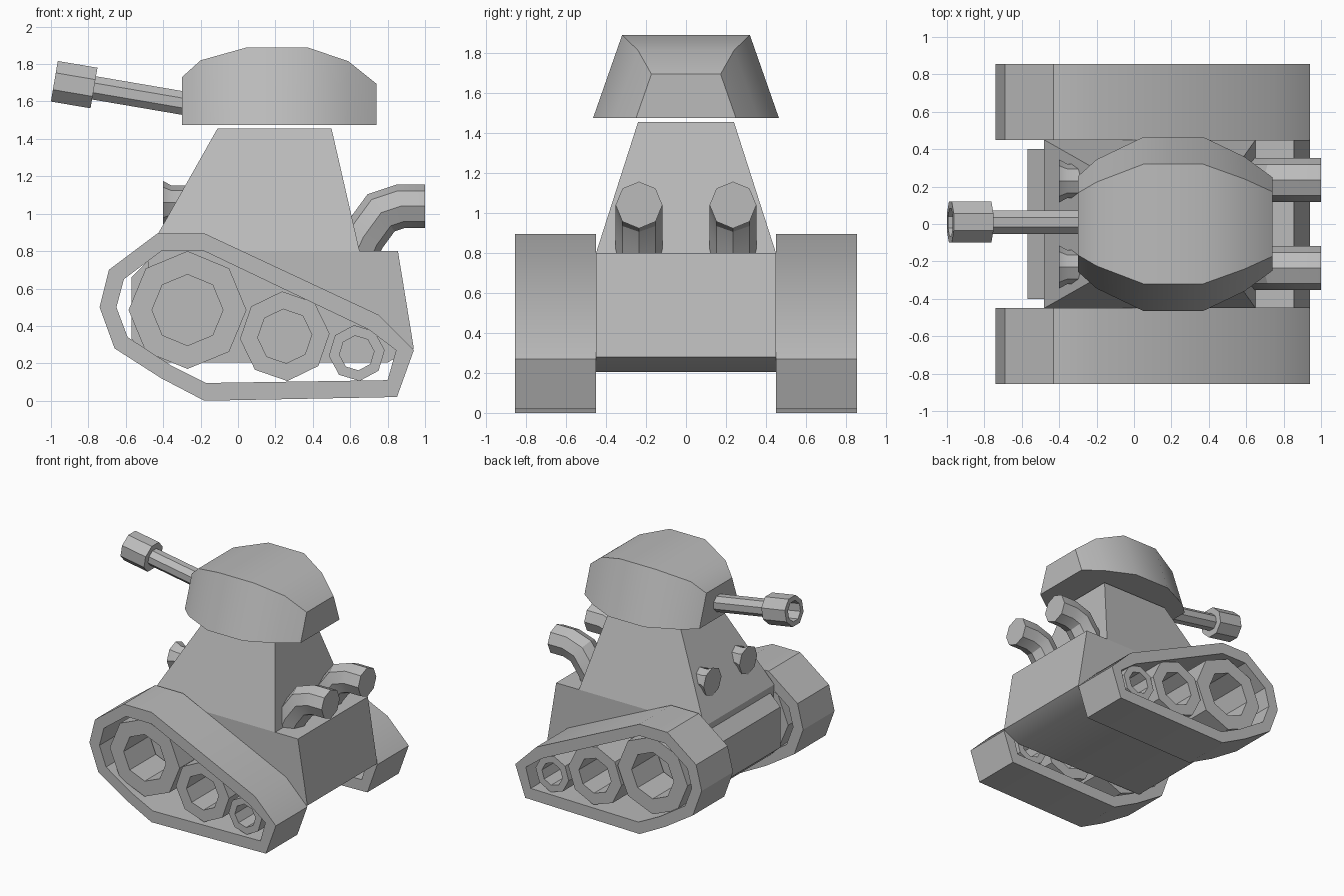
import bpy
import bmesh
from math import cos, sin, pi, radians
from mathutils import Vector

cube = bpy.data.objects.get("Cube")
if cube:
    bpy.data.objects.remove(cube)

grey = bpy.data.materials.new("plain grey")
grey.use_nodes = True
COLOUR = (0.5, 0.5, 0.5, 1)
grey.diffuse_color = COLOUR
grey.node_tree.nodes["Principled BSDF"].inputs["Base Color"].default_value = COLOUR


def skin(name, rings, loop=False):
    """Join equal rings of points into a surface; cap the ends unless it loops."""
    bm = bmesh.new()
    rows = [[bm.verts.new(p) for p in ring] for ring in rings]
    pairs = list(zip(rows, rows[1:]))
    if loop:
        pairs.append((rows[-1], rows[0]))
    else:
        bm.faces.new(rows[0])
        bm.faces.new(rows[-1])
    for a, b in pairs:
        for i in range(len(a)):
            j = (i + 1) % len(a)
            bm.faces.new((a[i], a[j], b[j], b[i]))
    bmesh.ops.recalc_face_normals(bm, faces=bm.faces)
    mesh = bpy.data.meshes.new(name)
    bm.to_mesh(mesh)
    bm.free()
    obj = bpy.data.objects.new(name, mesh)
    bpy.context.collection.objects.link(obj)
    mesh.materials.append(grey)
    bpy.ops.object.select_all(action='DESELECT')
    obj.select_set(True)
    bpy.context.view_layer.objects.active = obj
    bpy.ops.object.shade_smooth_by_angle(angle=radians(30))
    return obj


def side_ring(profile, y):
    return [(x, y, z) for x, z in profile]


def octagon(centre, u, v, r, turn=0):
    return [Vector(centre) + r * (cos(a) * u + sin(a) * v)
            for a in (turn + i * pi / 4 for i in range(8))]


def lathe(name, start, axis, steps, turn=0, loop=False):
    """Eight-sided turned part: steps are (distance along axis, radius)."""
    axis = Vector(axis).normalized()
    start = Vector(start)
    u = Vector((1, 0, 0)) if abs(axis.y) > 0.9 else Vector((0, 1, 0))
    v = axis.cross(u)
    return skin(name, [octagon(start + axis * d, u, v, r, turn)
                       for d, r in steps], loop)


def pipe(name, path, y, r):
    """Eight-sided mitred pipe along a path in the xz plane."""
    pts = [Vector((x, y, z)) for x, z in path]
    side = Vector((0, 1, 0))
    rings = []
    for i, p in enumerate(pts):
        before = (p - pts[i - 1]).normalized() if i else None
        after = (pts[i + 1] - p).normalized() if i + 1 < len(pts) else None
        before, after = before or after, after or before
        tangent = (before + after).normalized()
        mitre = side.cross(tangent) / tangent.dot(after)
        rings.append(octagon(p, side, mitre, r))
    return skin(name, rings)


# Hull with a rear deck
HULL = [(-0.48, 0.8), (0.855, 0.8), (0.94, 0.28), (0.8, 0.205),
        (-0.43, 0.205), (-0.48, 0.25)]
skin("hull", [side_ring(HULL, y) for y in (-0.45, 0.45)])

# Bevelled armour plate between the tracks
PLATE = [(-0.48, 0.75), (-0.57, 0.66), (-0.57, 0.33), (-0.48, 0.25)]
skin("nose_plate", [side_ring(PLATE, y) for y in (-0.4, 0.4)])


# Tapered tower
def level(z, x0, x1, w):
    return [(x0, -w, z), (x1, -w, z), (x1, w, z), (x0, w, z)]


skin("tower", [level(0.8, -0.48, 0.65, 0.45), level(1.455, -0.11, 0.5, 0.24)])

# Turret: cross sections of (x, roof height, half width at the base)
BASE = 1.475
SECTIONS = [(-0.3, 1.73, 0.255), (-0.2, 1.82, 0.345), (0.05, 1.89, 0.465),
            (0.37, 1.89, 0.465), (0.59, 1.815, 0.36), (0.74, 1.695, 0.25)]
rings = []
for x, top, w in SECTIONS:
    t = w - 0.35 * (top - BASE)
    rings.append([(x, -w, BASE), (x, w, BASE), (x, t, top), (x, -t, top)])
skin("turret", rings)

# Gun barrel and hollow muzzle
AIM = (-0.985, 0, 0.168)
FLAT = pi / 8
lathe("gun_barrel", (-0.25, 0.01, 1.584), AIM, [(0, 0.068), (0.54, 0.068)], FLAT)
lathe("muzzle", (-0.77, 0.01, 1.672), AIM,
      [(0, 0.119), (0.215, 0.119), (0.215, 0.08), (0.08, 0.08)], FLAT)

# Tracks and wheels, mirrored left and right
OUTER = [(-0.74, 0.5), (-0.69, 0.7), (-0.43, 0.895), (-0.18, 0.895), (0.75, 0.46),
         (0.94, 0.27), (0.85, 0.02), (-0.18, 0), (-0.41, 0.12), (-0.66, 0.28)]
INNER = [(-0.65, 0.5), (-0.61, 0.65), (-0.41, 0.8), (-0.18, 0.8), (0.7, 0.38),
         (0.845, 0.27), (0.8, 0.11), (-0.17, 0.095), (-0.36, 0.19), (-0.59, 0.34)]
WHEELS = [("large", -0.27, 0.485, 0.315, 0.19, 0),
          ("middle", 0.25, 0.345, 0.24, 0.145, -0.06),
          ("small", 0.635, 0.255, 0.15, 0.093, -0.1)]
for side, s in (("left", 1), ("right", -1)):
    near, far = 0.45 * s, 0.855 * s
    skin(side + "_track", [side_ring(OUTER, near), side_ring(OUTER, far),
                           side_ring(INNER, far), side_ring(INNER, near)], True)
    for size, x, z, r, hole, turn in WHEELS:
        lathe(f"{side}_{size}_wheel", (x, 0.48 * s, z), (0, s, 0),
              [(0, r), (0.335, r), (0.335, hole), (0, hole)], turn * s, True)

    # Curved exhaust and flared lamp
    pipe(side + "_exhaust", [(0.6, 0.72), (0.67, 0.875), (0.765, 1.005),
                             (0.87, 1.04), (1.0, 1.04)], 0.235 * s, 0.117)
    lathe(side + "_lamp", (-0.15, 0.23 * s, 1.06), (-1, 0, 0),
          [(0, 0.09), (0.205, 0.09), (0.25, 0.115)], 0)
